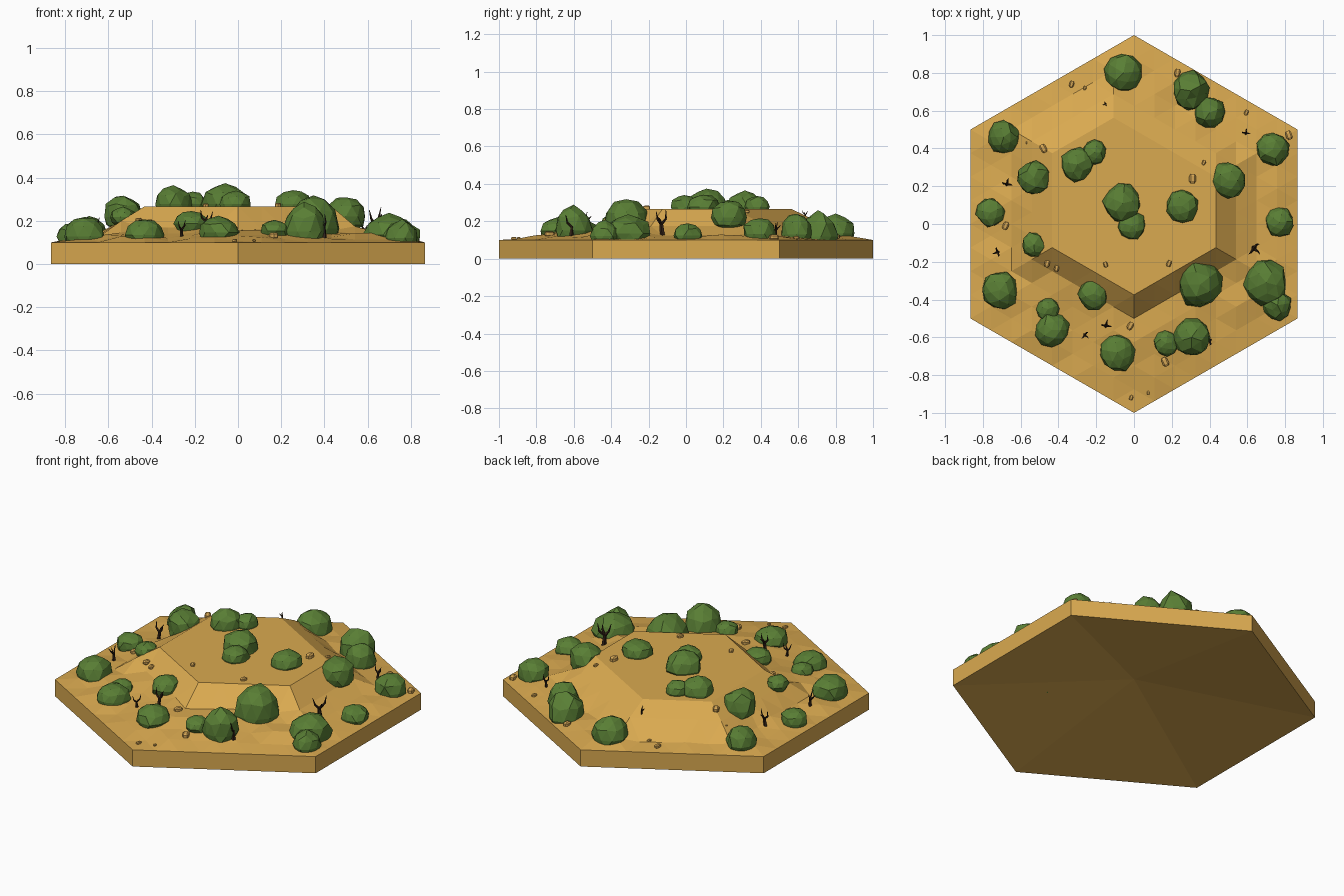
import bpy, bmesh, math, random
from mathutils import Vector, Matrix, noise

if "Cube" in bpy.data.objects:
    bpy.data.objects.remove(bpy.data.objects["Cube"])

random.seed(7)


def material(name, rgb):
    m = bpy.data.materials.new(name)
    m.diffuse_color = (*rgb, 1)
    m.use_nodes = True
    m.node_tree.nodes["Principled BSDF"].inputs["Base Color"].default_value = m.diffuse_color
    return m


SAND = material("sand", (0.70, 0.40, 0.08))
STONE = material("stone", (0.66, 0.38, 0.09))
LEAF = material("leaf", (0.10, 0.21, 0.035))
BARK = material("bark", (0.03, 0.015, 0.008))


def finish(bm, name, mat):
    me = bpy.data.meshes.new(name)
    bm.to_mesh(me)
    bm.free()
    me.materials.append(mat)
    ob = bpy.data.objects.new(name, me)
    bpy.context.collection.objects.link(ob)
    return ob


# Hexagonal tile: triangular lattice, eight steps from centre to rim
N, STEP = 8, 0.125


def height(q, r):
    rim = N - max(abs(q), abs(r), abs(q + r))
    sides = [q - 4, -q - 4, r - 5, q + r - 4, -3 - r, -3 - q - r]
    out = max(sides)
    if out <= 0:
        return 0.267                          # flat plateau
    if rim == 0:
        return 0.1
    low = 0.1 + 0.016 * rim + random.uniform(-0.012, 0.014)
    if out == 1:                              # shoulder, gentler at the back
        face = sides.index(out)
        return max(low, (0.175, 0.20, 0.205, 0.205, 0.155, 0.165)[face])
    return low


bm = bmesh.new()
grid, level = {}, {}
span = range(-N - 1, N + 1)
for q in span:
    for r in span:
        if max(abs(q), abs(r), abs(q + r)) <= N:
            level[q, r] = height(q, r)
            grid[q, r] = bm.verts.new((STEP * q * math.sqrt(3) / 2,
                                       STEP * (r + q / 2), level[q, r]))
for q in span:
    for r in span:
        for tri in (((q, r), (q + 1, r), (q, r + 1)),
                    ((q + 1, r), (q + 1, r + 1), (q, r + 1))):
            if all(k in grid for k in tri):
                bm.faces.new([grid[k] for k in tri])
# side walls and hollow underside
rim_edges = [e for e in bm.edges if e.is_boundary]
ext = bmesh.ops.extrude_edge_only(bm, edges=rim_edges)["geom"]
for v in ext:
    if isinstance(v, bmesh.types.BMVert):
        v.co.z = 0
lower_edges = [e for e in bm.edges if all(v.co.z == 0 for v in e.verts)]
centre = bm.verts.new((0, 0, 0.14))
for e in lower_edges:
    bm.faces.new([e.verts[0], e.verts[1], centre])
bmesh.ops.recalc_face_normals(bm, faces=bm.faces[:])
finish(bm, "desert_tile", SAND)


def ground(x, y):
    """Terrain height, interpolated inside one lattice triangle."""
    fq = x / (STEP * math.sqrt(3) / 2)
    fr = y / STEP - fq / 2
    q, r = math.floor(fq), math.floor(fr)
    u, v = fq - q, fr - r
    z = lambda a, b: level.get((q + a, r + b), 0.1)
    if u + v <= 1:
        return z(0, 0) * (1 - u - v) + z(1, 0) * u + z(0, 1) * v
    return z(1, 1) * (u + v - 1) + z(1, 0) * (1 - v) + z(0, 1) * (1 - u)


# Bushes: lumpy faceted balls sunk into the ground (x, y, radius, top z)
BUSHES = [
    (-.055, .80, .10, .24), (.30, .705, .10, .25), (.40, .59, .08, .24),
    (-.69, .46, .083, .22), (-.53, .245, .09, .32), (-.30, .315, .088, .36),
    (-.21, .38, .062, .335), (.735, .395, .088, .22), (.50, .23, .095, .315),
    (.255, .095, .085, .345), (-.06, .11, .10, .37), (-.01, -.01, .072, .34),
    (-.76, .06, .076, .19), (.77, .01, .076, .19), (-.53, -.11, .062, .2),
    (-.71, -.35, .097, .22), (-.455, -.45, .06, .19), (-.435, -.56, .09, .21),
    (-.215, -.37, .08, .245), (.35, -.32, .12, .32), (.70, -.31, .112, .235),
    (.76, -.43, .075, .20), (-.09, -.68, .094, .22), (.17, -.63, .066, .2),
    (.305, -.60, .10, .28)]
for i, (x, y, rad, top) in enumerate(BUSHES):
    bm = bmesh.new()
    bmesh.ops.create_icosphere(bm, subdivisions=2, radius=1)
    cz = ground(x, y) + 0.01
    rz = max(top - cz, 0.75 * rad)
    low = min(rad * 0.8, cz - 0.02)
    spin = Matrix.Rotation(random.uniform(0, 6.28), 3, 'Z')
    for v in bm.verts:
        lump = 1 + 0.2 * noise.noise(v.co * 2.2 + Vector((i * 5.3, 0, 0)))
        p = spin @ v.co * lump
        # full, square-shouldered silhouette
        p.z = math.copysign(abs(p.z) ** 0.9, p.z)
        v.co = (x + p.x * rad, y + p.y * rad * 1.04,
                cz + p.z * (rz if p.z > 0 else low))
    finish(bm, f"bush_{i + 1}", LEAF)


# Dead trees: crooked tapering limbs (x, y, height)
def limb(bm, a, b, r1, r2):
    d = b - a
    mat = (Matrix.Translation((a + b) / 2)
           @ d.to_track_quat('Z', 'Y').to_matrix().to_4x4())
    bmesh.ops.create_cone(bm, cap_ends=True, segments=5, radius1=r1,
                          radius2=r2, depth=d.length, matrix=mat)


TREES = [(-.675, .21, .10), (-.72, -.15, .09), (-.26, -.585, .08),
         (-.15, -.54, .10), (.40, -.615, .11), (.635, -.125, .13),
         (.59, .48, .08), (-.15, .635, .05)]
for i, (x, y, h) in enumerate(TREES):
    bm = bmesh.new()
    base = Vector((x, y, ground(x, y) - 0.01))
    turn = Matrix.Rotation(i * 2.1, 3, 'Z')
    at = lambda px, py, pz: base + turn @ Vector((px, py, pz)) * h
    fork = at(.06, 0, .5)
    limb(bm, base, fork, .11 * h, .08 * h)
    for mid, tip in (((-.18, .05, .72), (-.22, .12, 1.08)),
                     ((.24, -.02, .68), (.33, -.06, 1.0)),
                     ((.05, .2, .7), (.12, .34, .85))):
        limb(bm, fork, at(*mid), .07 * h, .045 * h)
        limb(bm, at(*mid), at(*tip), .045 * h, .01 * h)
    finish(bm, f"dead_tree_{i + 1}", BARK)

# Pebbles (x, y, size)
PEBBLES = [
    (-.33, .74, .018), (-.26, .72, .012), (.23, .80, .022), (.595, .59, .015),
    (.82, .47, .024), (-.48, .40, .024), (-.57, .43, .006), (.31, .24, .026),
    (.37, .325, .014), (-.68, -.01, .022), (-.41, -.235, .018),
    (-.46, -.21, .02), (-.15, -.215, .016), (.185, -.21, .018),
    (-.02, -.54, .022), (.165, -.73, .025), (.075, -.895, .01),
    (-.015, -.92, .014)]
for i, (x, y, s) in enumerate(PEBBLES):
    bm = bmesh.new()
    bmesh.ops.create_cube(bm, size=1.7 * s)
    bmesh.ops.bevel(bm, geom=bm.edges[:], offset=.4 * s, segments=1,
                    affect='EDGES')
    turn = Matrix.Rotation(random.uniform(-.5, .5), 4, 'Z')
    place = Matrix.Translation((x, y, ground(x, y) + s * .3))
    bmesh.ops.transform(bm, verts=bm.verts[:],
                        matrix=place @ turn @ Matrix.Diagonal((.8, 1.15, .7, 1)))
    finish(bm, f"pebble_{i + 1}", STONE)
